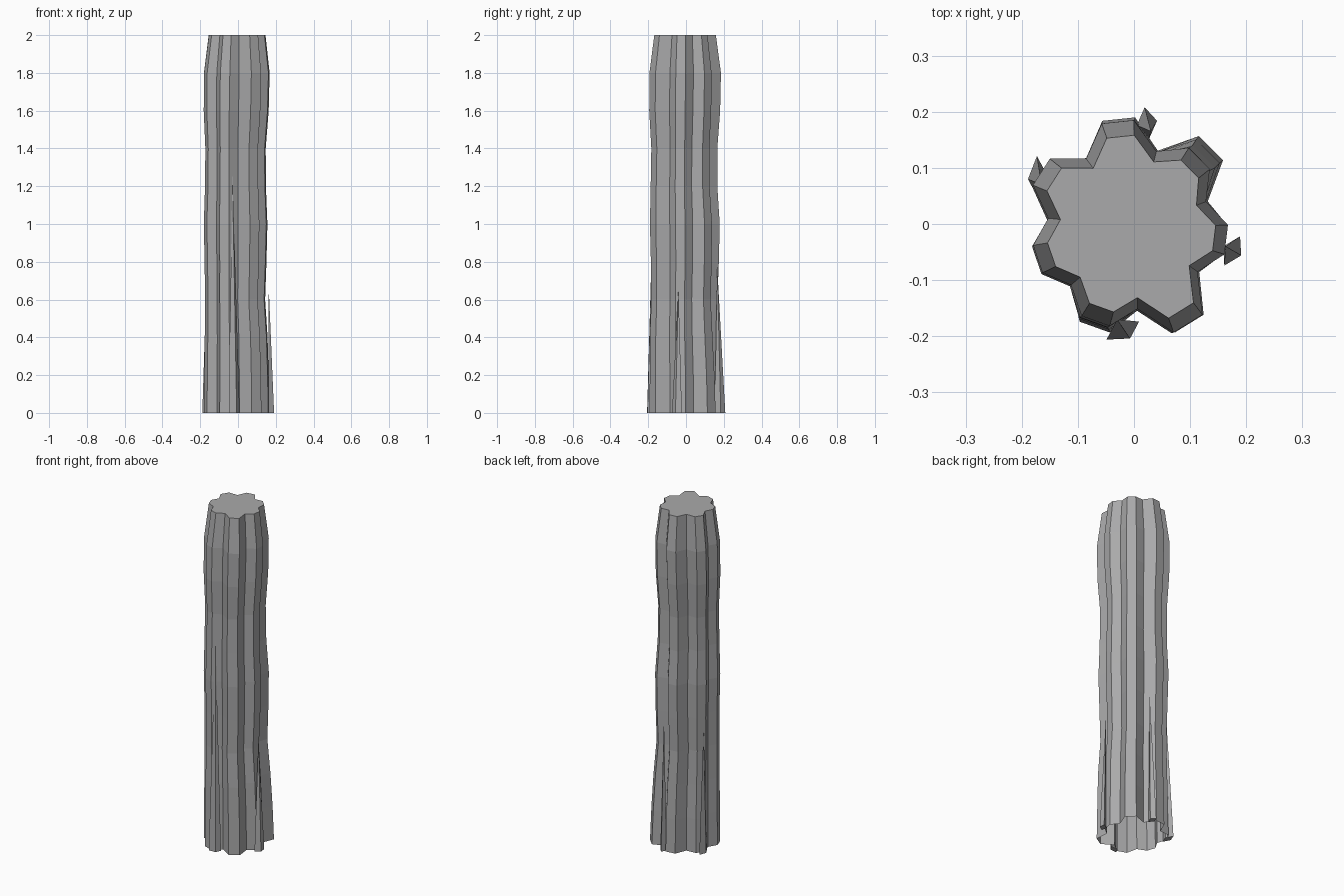
import bpy
import bmesh
from math import cos, sin, radians, tau
from mathutils import Vector

cube = bpy.data.objects.get("Cube")
if cube:
    bpy.data.objects.remove(cube, do_unlink=True)

grey = bpy.data.materials.new("bark grey")
grey.use_nodes = True
colour = (0.4, 0.4, 0.405, 1)
grey.diffuse_color = colour
grey.node_tree.nodes["Principled BSDF"].inputs["Base Color"].default_value = colour


def add_object(name, bm):
    bmesh.ops.recalc_face_normals(bm, faces=bm.faces)
    mesh = bpy.data.meshes.new(name)
    bm.to_mesh(mesh)
    bm.free()
    mesh.materials.append(grey)
    obj = bpy.data.objects.new(name, mesh)
    bpy.context.collection.objects.link(obj)
    return obj


# Trunk: seven flat ridges with sharp grooves between them
LOBES = 7
SIDES = LOBES * 3
START = radians(96)
RIDGE, GROOVE = 0.159, 0.125
# Ridge strength, counter-clockwise from the back, at the base and at the top
BASE = (1.06, 0.98, 0.95, 1.02, 1.09, 0.93, 1.1)
TOP = (1.04, 1.02, 0.94, 0.96, 1.1, 0.96, 0.95)
# Ring scale and centre, from the ground up
RINGS = (
    (1.17, -0.007, -0.007), (1.15, -0.008, -0.008), (1.12, -0.010, -0.012),
    (1.07, -0.016, -0.013), (1.10, -0.014, -0.010), (1.13, -0.014, -0.010),
    (1.08, -0.015, -0.014), (1.07, -0.015, -0.012), (1.15, -0.012, -0.010),
    (1.16, -0.009, -0.007), (1.00, -0.007, -0.007),
)

bm = bmesh.new()
rings = []
for level, (scale, cx, cy) in enumerate(RINGS):
    t = level / (len(RINGS) - 1)
    ring = []
    for i in range(SIDES):
        lobe, part = divmod(i, 3)
        angle = START + tau * (i - 0.5) / SIDES
        if part == 2:
            r = GROOVE * scale
        else:
            r = RIDGE * scale * (BASE[lobe] * (1 - t) + TOP[lobe] * t)
        ring.append(bm.verts.new((cx + r * cos(angle), cy + r * sin(angle), 2 * t)))
    rings.append(ring)
for low, high in zip(rings, rings[1:]):
    for i in range(SIDES):
        j = (i + 1) % SIDES
        bm.faces.new((low[i], low[j], high[j], high[i]))
bm.faces.new(rings[-1])  # top cut; the underside stays open
add_object("trunk", bm)


# Roots: slim four-sided spikes leaning into the trunk
def add_root(name, centre, long_axis, short_axis, tip):
    c, a, b = Vector(centre), Vector(long_axis), Vector(short_axis)
    bm = bmesh.new()
    base = [bm.verts.new(p.to_3d()) for p in (c + a, c + b, c - a, c - b)]
    apex = bm.verts.new(tip)
    bm.faces.new(base)
    for i in range(4):
        bm.faces.new((base[i], base[(i + 1) % 4], apex))
    add_object(name, bm)


add_root("back_root", (0.023, 0.18), (-0.004, 0.028), (0.018, 0.004), (0.03, 0.165, 0.78))
add_root("right_root", (-0.17, 0.08), (0.003, -0.041), (0.019, 0), (-0.165, 0.07, 0.75))
add_root("left_root", (0.175, -0.048), (0.014, 0.026), (0.016, -0.008), (0.163, -0.04, 0.66))
add_root("front_root", (-0.02, -0.19), (0.029, 0.016), (0.013, -0.014), (-0.03, -0.17, 1.28))
